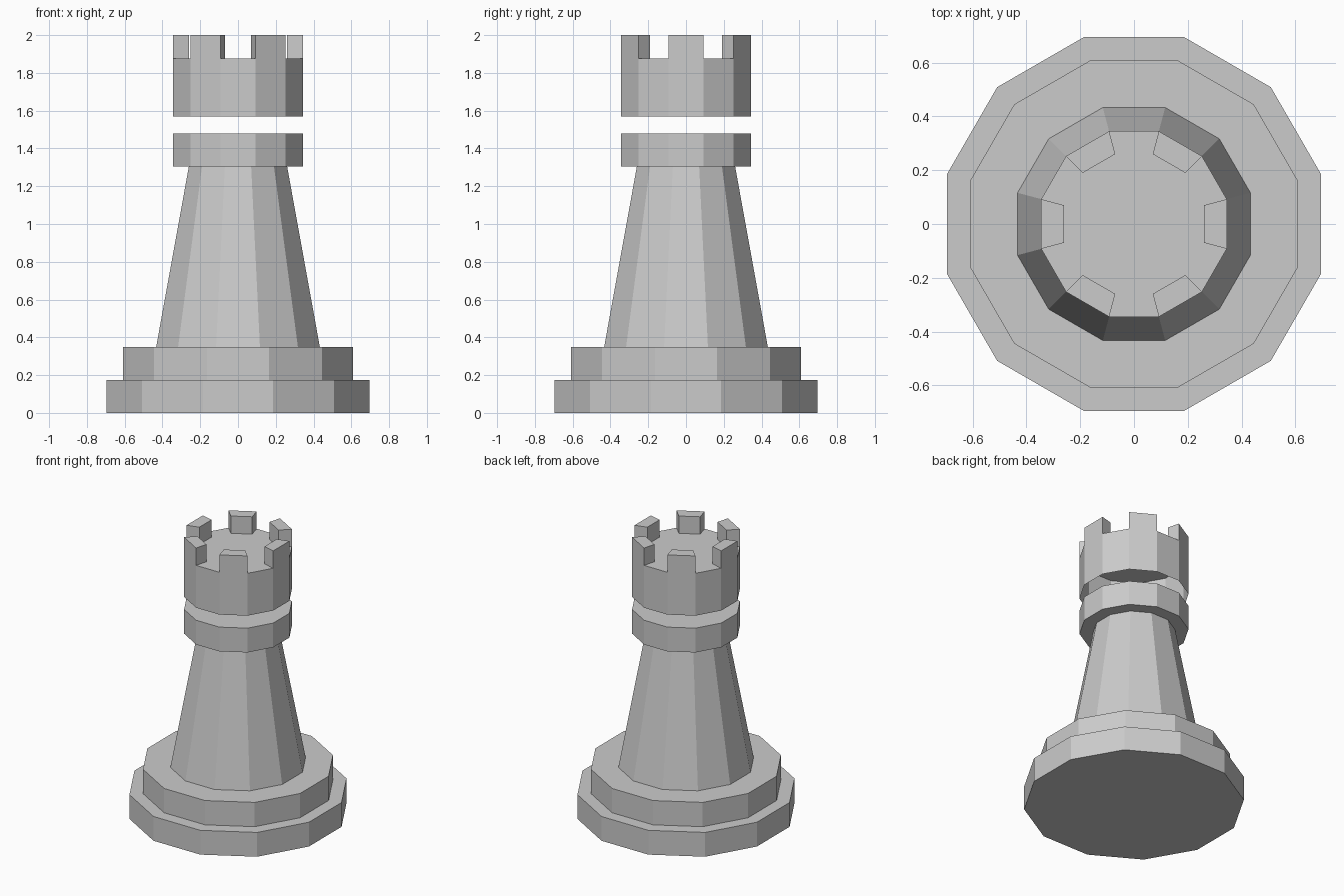
import bpy, bmesh, math

cube = bpy.data.objects.get("Cube")
if cube:
    bpy.data.objects.remove(cube, do_unlink=True)

SIDES = 12
HALF = math.pi / SIDES          # half the angle of one side

stone = bpy.data.materials.new("light_grey")
stone.use_nodes = True
grey = (0.6, 0.6, 0.6, 1)
stone.diffuse_color = grey
stone.node_tree.nodes["Principled BSDF"].inputs["Base Color"].default_value = grey


def finish(name, bm):
    bmesh.ops.recalc_face_normals(bm, faces=bm.faces)
    mesh = bpy.data.meshes.new(name)
    bm.to_mesh(mesh)
    bm.free()
    mesh.materials.append(stone)
    obj = bpy.data.objects.new(name, mesh)
    bpy.context.collection.objects.link(obj)
    return obj


def ring_point(flat, angle, z):
    """Corner of a polygon whose flats lie `flat` from the axis."""
    r = flat / math.cos(HALF)
    return (r * math.cos(angle), r * math.sin(angle), z)


def drum(name, flat_low, flat_high, z_low, z_high, open_bottom=False):
    bm = bmesh.new()
    angles = [HALF * (2 * i + 1) for i in range(SIDES)]
    low = [bm.verts.new(ring_point(flat_low, a, z_low)) for a in angles]
    high = [bm.verts.new(ring_point(flat_high, a, z_high)) for a in angles]
    for i in range(SIDES):
        j = (i + 1) % SIDES
        bm.faces.new((low[i], low[j], high[j], high[i]))
    bm.faces.new(high)
    if not open_bottom:
        bm.faces.new(low[::-1])
    return finish(name, bm)


def merlon(name, centre, inner, outer, z_low, z_high):
    bm = bmesh.new()
    corners = [(inner, -HALF), (outer, -HALF), (outer, HALF), (inner, HALF)]
    low, high = [[bm.verts.new(ring_point(f, centre + a, z)) for f, a in corners]
                 for z in (z_low, z_high)]
    for i in range(4):
        j = (i + 1) % 4
        bm.faces.new((low[i], low[j], high[j], high[i]))
    bm.faces.new(high)
    bm.faces.new(low[::-1])
    return finish(name, bm)


# Stepped foot, tapered shaft and collar
drum("base", 0.695, 0.695, 0, 0.175)
drum("base_step", 0.608, 0.608, 0.175, 0.35)
drum("shaft", 0.433, 0.26, 0.35, 1.305)
drum("collar", 0.345, 0.345, 1.305, 1.48)

# Hollow head floating above the collar
drum("head", 0.345, 0.345, 1.57, 1.875, open_bottom=True)

# Battlements on every second side
for i in range(SIDES // 2):
    merlon(f"merlon_{i + 1}", 4 * HALF * i, 0.26, 0.345, 1.875, 2)
